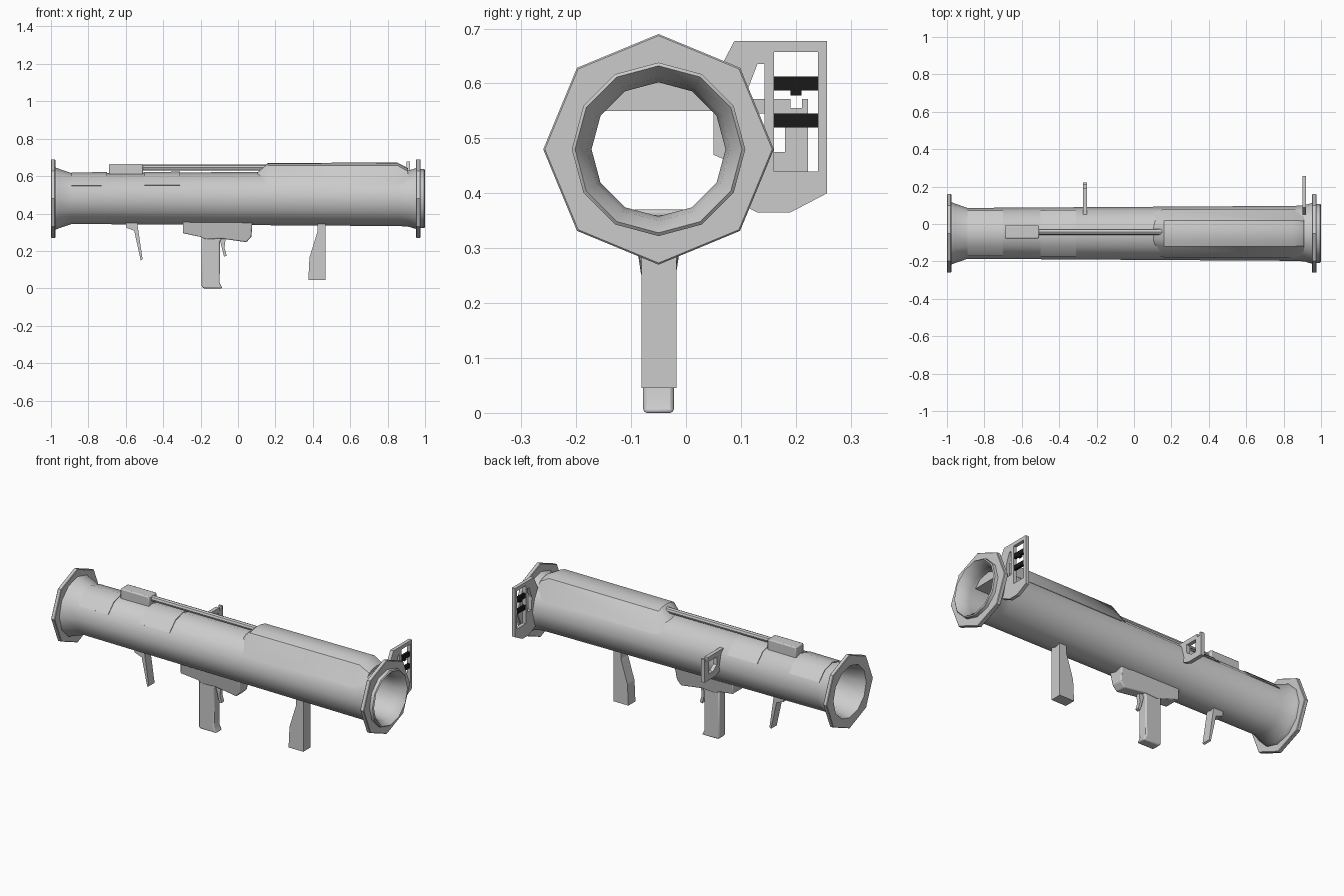
import bpy, bmesh, math
from mathutils import Vector

if "Cube" in bpy.data.objects:
    bpy.data.objects.remove(bpy.data.objects["Cube"])

CY, CZ = -0.05, 0.48          # tube axis


def finish(name, bm, smooth=False, bevel=0):
    bmesh.ops.remove_doubles(bm, verts=bm.verts, dist=1e-5)
    bmesh.ops.recalc_face_normals(bm, faces=bm.faces)
    me = bpy.data.meshes.new(name)
    bm.to_mesh(me)
    bm.free()
    ob = bpy.data.objects.new(name, me)
    bpy.context.collection.objects.link(ob)
    if bevel:
        m = ob.modifiers.new("Bevel", 'BEVEL')
        m.width, m.segments, m.limit_method = bevel, 2, 'ANGLE'
    if smooth:
        bpy.ops.object.select_all(action='DESELECT')
        ob.select_set(True)
        bpy.context.view_layer.objects.active = ob
        bpy.ops.object.shade_smooth_by_angle(angle=math.radians(35))
    return ob


def loft(name, rings, closed=False, smooth=False):
    """Skin a list of rings; closed joins last to first, otherwise ends are capped."""
    bm = bmesh.new()
    vs = [[bm.verts.new(p) for p in r] for r in rings]
    n = len(vs[0])
    for i in range(len(vs) if closed else len(vs) - 1):
        a, b = vs[i], vs[(i + 1) % len(vs)]
        for j in range(n):
            k = (j + 1) % n
            bm.faces.new((a[j], a[k], b[k], b[j]))
    if not closed:
        bm.faces.new(vs[0])
        bm.faces.new(vs[-1])
    return finish(name, bm, smooth)


def ring(x, r, n):
    return [(x, CY + r * math.cos(2 * math.pi * i / n), CZ + r * math.sin(2 * math.pi * i / n))
            for i in range(n)]


def slab(name, loops, axis, a, b, bevel=0):
    """Extrude 2D outline (first loop) with holes along 'x' (yz outline) or 'y' (xz outline)."""
    bm = bmesh.new()
    place = (lambda u, v: (a, u, v)) if axis == 'x' else (lambda u, v: (u, a, v))
    edges = []
    for lp in loops:
        vs = [bm.verts.new(place(*p)) for p in lp]
        if len(loops) == 1:
            bm.faces.new(vs)
        else:
            edges += [bm.edges.new((vs[i - 1], vs[i])) for i in range(len(vs))]
    if edges:
        bmesh.ops.triangle_fill(bm, edges=edges, use_beauty=True)
    ext = bmesh.ops.extrude_face_region(bm, geom=bm.faces[:])
    d = Vector((b - a, 0, 0) if axis == 'x' else (0, b - a, 0))
    bmesh.ops.translate(bm, vec=d, verts=[g for g in ext['geom'] if isinstance(g, bmesh.types.BMVert)])
    return finish(name, bm, bevel=bevel, smooth=bool(bevel))


def rect(u0, v0, u1, v1):
    return [(u0, v0), (u1, v0), (u1, v1), (u0, v1)]


# Launch tube: hollow 12-sided lathe with flared ends
profile = [(-0.985, 0.17), (-0.96, 0.16), (-0.89, 0.136), (0.86, 0.147), (0.91, 0.15), (0.96, 0.165),
           (0.975, 0.158), (0.995, 0.158), (1.0, 0.152), (0.97, 0.13), (0.93, 0.122),
           (-0.88, 0.122), (-1.0, 0.148), (-1.0, 0.17)]
loft("launch_tube", [ring(x, r, 12) for x, r in profile], closed=True, smooth=True)

# Octagonal end flanges with round hole approximated by a 24-sided seam
def flange(name, x0, x1, hole):
    def octo(x, r):
        out = []
        for i in range(8):
            p, q = (Vector(ring(x, r, 8)[k % 8]) for k in (i, i + 1))
            out += [p.lerp(q, t / 3) for t in range(3)]
        return out
    e = 0.003
    loft(name, [ring(x0, hole, 24), octo(x0, 0.207), octo(x0 + e, 0.21),
                octo(x1 - e, 0.21), octo(x1, 0.207), ring(x1, hole, 24)], closed=True)

flange("rear_flange", -1.0, -0.977, 0.148)
flange("front_flange", 0.952, 0.976, 0.152)


# Raised top housing with flat slanted sides
def hood(x, t, zs, top, base):
    pts = [(base, 0.07), (t, zs), (t / 2, (zs + 3 * top) / 4), (0, top)]
    half = [(x, CY + y, CZ + z) for y, z in pts]
    return half + [(x, 2 * CY - y, z) for _, y, z in half[-2::-1]]

loft("top_housing", [hood(0.10, 0.055, 0.118, 0.136, 0.118), hood(0.16, 0.07, 0.176, 0.19, 0.128),
                     hood(0.85, 0.07, 0.178, 0.193, 0.13), hood(0.91, 0.066, 0.145, 0.162, 0.125)],
     smooth=True)

# Curved panels hugging the rear of the tube
def panel(name, x0, x1):
    rings = []
    for x in (x0, x1):
        r = 0.136 + (x + 0.89) * 0.0063
        arc = [math.radians(a) for a in range(30, 151, 30)]
        rings.append([(x, CY + q * math.cos(a), CZ + q * math.sin(a))
                      for q, seq in ((r + 0.004, arc), (r - 0.004, arc[::-1])) for a in seq])
    loft(name, rings, smooth=True)

panel("rear_panel", -0.89, -0.70)
panel("middle_panel", -0.50, -0.31)

# Top rod and its end block
loft("top_rod", [[(x, -0.042 + 0.016 * math.cos(a), 0.645 + 0.016 * math.sin(a))
                  for a in [i * math.pi / 4 for i in range(8)]] for x in (-0.52, 0.15)], smooth=True)
slab("rod_block", [rect(-0.69, 0.60, -0.508, 0.665)], 'y', -0.077, -0.007, bevel=0.006)

# Pistol grip, trigger and trigger housing
slab("pistol_grip", [[(-0.195, 0.29), (-0.195, 0.01), (-0.185, 0.0), (-0.083, 0.0), (-0.098, 0.03),
                      (-0.096, 0.25), (-0.075, 0.29)]], 'y', -0.078, -0.022, bevel=0.01)
slab("trigger", [[(-0.10, 0.27), (-0.075, 0.17), (-0.06, 0.175), (-0.072, 0.215), (-0.066, 0.27)]],
     'y', -0.061, -0.039)
housing = slab("trigger_housing", [[(-0.295, 0.37), (-0.295, 0.295), (-0.20, 0.275), (-0.17, 0.262),
                                    (-0.09, 0.266), (0.045, 0.247), (0.072, 0.275), (0.078, 0.37)]],
               'y', CY - 0.05, CY + 0.05, bevel=0.006)
for v in housing.data.vertices:
    if v.co.z < 0.29:
        v.co.y = CY + (v.co.y - CY) * 0.64

# Front grip and rear shoulder stop
slab("front_grip", [[(0.424, 0.36), (0.424, 0.30), (0.382, 0.165), (0.376, 0.045), (0.469, 0.045),
                     (0.469, 0.36)]], 'y', -0.081, -0.017)
slab("shoulder_stop", [[(-0.60, 0.36), (-0.60, 0.325), (-0.555, 0.308), (-0.52, 0.15), (-0.51, 0.155),
                        (-0.53, 0.29), (-0.54, 0.36)]], 'y', -0.076, -0.024)

# Front sight: plate with window and slot, plus dark cross bars
slab("front_sight", [[(0.05, 0.605), (0.088, 0.677), (0.257, 0.677), (0.257, 0.40), (0.19, 0.365),
                      (0.13, 0.365), (0.06, 0.40), (0.09, 0.48), (0.075, 0.56)],
                     rect(0.16, 0.44, 0.24, 0.657),
                     [(0.11, 0.50), (0.143, 0.50), (0.143, 0.635), (0.13, 0.635), (0.105, 0.57)]],
     'x', 0.90, 0.92)
dark = bpy.data.materials.new("dark")
dark.diffuse_color = (0.01, 0.01, 0.01, 1)
dark.use_nodes = True
dark.node_tree.nodes["Principled BSDF"].inputs["Base Color"].default_value = dark.diffuse_color
for nm, r in (("sight_upper_bar", (0.158, 0.587, 0.242, 0.613)),
              ("sight_lower_bar", (0.158, 0.52, 0.242, 0.545)),
              ("sight_tooth", (0.19, 0.578, 0.21, 0.59))):
    slab(nm, [rect(*r)], 'x', 0.903, 0.917).data.materials.append(dark)

# Rear sight: notched upright on a bracket
slab("rear_sight", [[(0.05, 0.47), (0.12, 0.44), (0.222, 0.44), (0.222, 0.572), (0.211, 0.572),
                     (0.211, 0.555), (0.19, 0.555), (0.19, 0.572), (0.05, 0.572)],
                    [(0.11, 0.50), (0.145, 0.475), (0.18, 0.475), (0.18, 0.545), (0.11, 0.545)]],
     'x', -0.272, -0.25)
